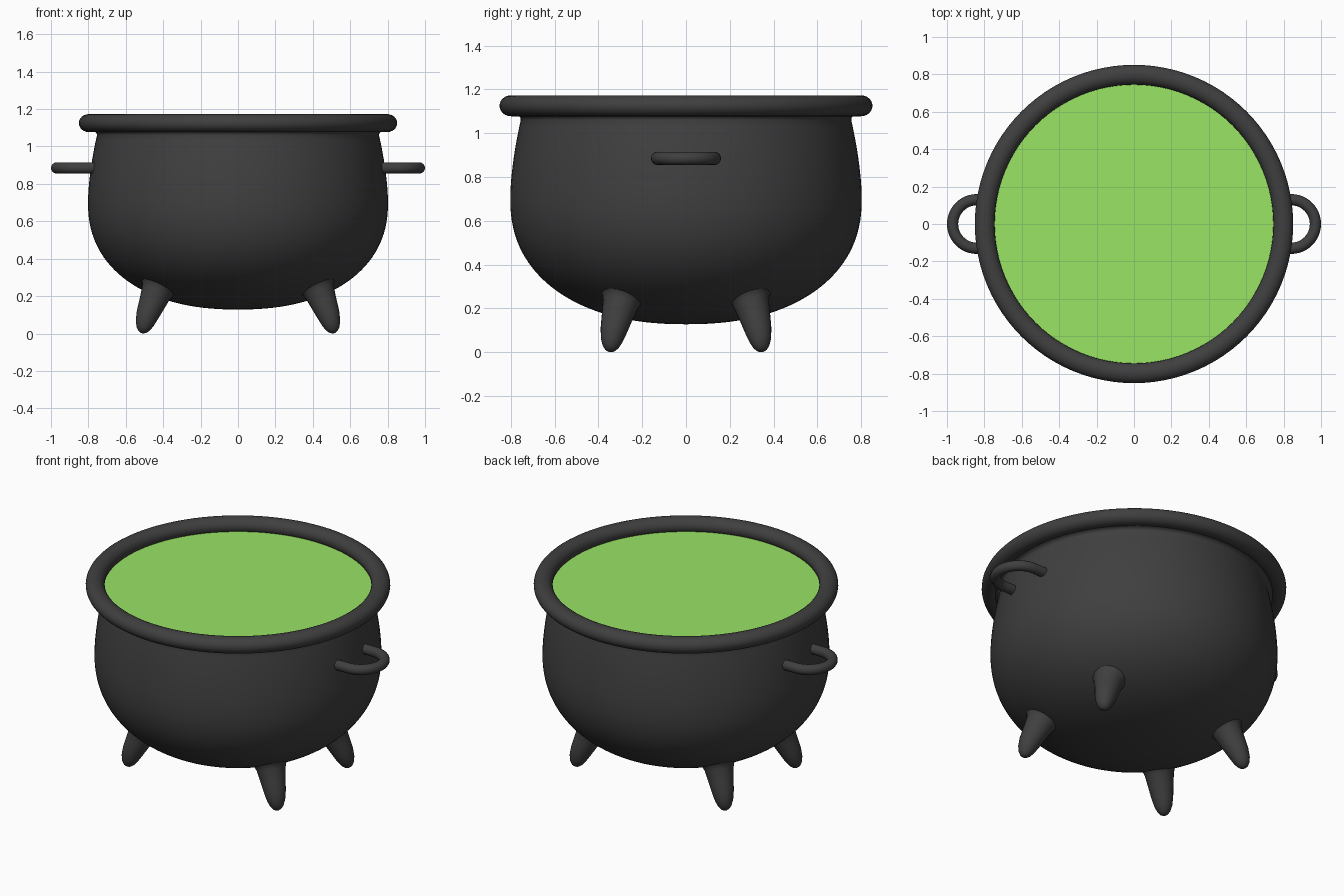
import bpy
from math import sin, cos, pi
from mathutils import Vector

if "Cube" in bpy.data.objects:
    bpy.data.objects.remove(bpy.data.objects["Cube"])


def material(name, color):
    m = bpy.data.materials.new(name)
    m.diffuse_color = (*color, 1)
    m.use_nodes = True
    m.node_tree.nodes["Principled BSDF"].inputs["Base Color"].default_value = m.diffuse_color
    return m


iron = material("dark_iron", (0.05, 0.05, 0.05))
green = material("green_brew", (0.32, 0.78, 0.13))


def make(name, verts, faces, mat, angle=0.9):
    me = bpy.data.meshes.new(name)
    me.from_pydata(verts, [], faces)
    me.materials.append(mat)
    ob = bpy.data.objects.new(name, me)
    bpy.context.collection.objects.link(ob)
    bpy.ops.object.select_all(action='DESELECT')
    ob.select_set(True)
    bpy.context.view_layer.objects.active = ob
    bpy.ops.object.mode_set(mode='EDIT')
    bpy.ops.mesh.select_all(action='SELECT')
    bpy.ops.mesh.normals_make_consistent(inside=False)
    bpy.ops.object.mode_set(mode='OBJECT')
    bpy.ops.object.shade_smooth_by_angle(angle=angle)
    return ob


def bridge(rings, n, closed=False):
    # quads between successive rings of n vertices
    count = rings if closed else rings - 1
    return [(i * n + j, i * n + (j + 1) % n,
             (i + 1) % rings * n + (j + 1) % n, (i + 1) % rings * n + j)
            for i in range(count) for j in range(n)]


def lathe(name, profile, mat, closed=False, n=96):
    verts = [(r * cos(2 * pi * j / n), r * sin(2 * pi * j / n), z)
             for r, z in profile for j in range(n)]
    faces = bridge(len(profile), n, closed)
    if not closed:
        faces.append(tuple(range(n)))
        faces.append(tuple(range((len(profile) - 1) * n, len(profile) * n)))
    return make(name, verts, faces, mat)


def sweep(name, path, radii, mat, side, n=24):
    # round tube of varying radius along a path
    pts = [Vector(p) for p in path]
    verts = []
    for i, (p, r) in enumerate(zip(pts, radii)):
        t = (pts[min(i + 1, len(pts) - 1)] - pts[max(i - 1, 0)]).normalized()
        u = t.cross(Vector(side)).normalized()
        v = t.cross(u)
        verts += [p + r * (u * cos(2 * pi * j / n) + v * sin(2 * pi * j / n)) for j in range(n)]
    faces = bridge(len(pts), n)
    faces += [tuple(range(n)), tuple(range((len(pts) - 1) * n, len(pts) * n))]
    return make(name, verts, faces, mat)


# Pot body: full rounded bowl, convex neck, small fillet under the rim
E = 2 / 2.25
bowl = [(0.802 * sin(a) ** E, 0.7 - 0.572 * cos(a) ** E)
        for a in (pi / 2 * max(i, 0.15) / 32 for i in range(32))]
neck = [(0.802 - 0.048 * t ** 1.7, 0.7 + 0.36 * t) for t in (i / 12 for i in range(13))]
lathe("pot_body", bowl + neck + [(0.756, 1.07), (0.765, 1.079), (0.785, 1.085)], iron)

# Rolled rim
rim = [(0.798 + 0.053 * cos(2 * pi * i / 24), 1.125 + 0.048 * sin(2 * pi * i / 24)) for i in range(24)]
lathe("rim", rim, iron, closed=True)

# Liquid surface
lathe("liquid", [(0.76, 1.095), (0.76, 1.1)], green)

# Side handles: half loops lying flat
for s, label in ((1, "right"), (-1, "left")):
    arc = [(s * (0.84 + 0.13 * cos(a)), 0.13 * sin(a), 0.885)
           for a in (-pi / 2 + pi * i / 24 for i in range(25))]
    path = [(s * 0.75, -0.13, 0.885)] + arc + [(s * 0.75, 0.13, 0.885)]
    sweep("handle_" + label, path, [0.03] * len(path), iron, (0, 0, 1), 16)

# Four tapered, splayed feet flaring softly into the bowl
leg = [(0.418, 0.287, 0.266, 0.125), (0.422, 0.290, 0.255, 0.105),
       (0.428, 0.294, 0.240, 0.090), (0.436, 0.299, 0.220, 0.082),
       (0.460, 0.315, 0.160, 0.071), (0.484, 0.330, 0.100, 0.061),
       (0.499, 0.339, 0.055, 0.050), (0.507, 0.344, 0.026, 0.037),
       (0.512, 0.347, 0.010, 0.023), (0.514, 0.348, 0.003, 0.008)]
for sx, xl in ((1, "right"), (-1, "left")):
    for sy, yl in ((1, "back"), (-1, "front")):
        sweep(f"leg_{yl}_{xl}", [(sx * x, sy * y, z) for x, y, z, r in leg],
              [p[3] for p in leg], iron, (sx * 0.56, -sy * 0.83, 0))
